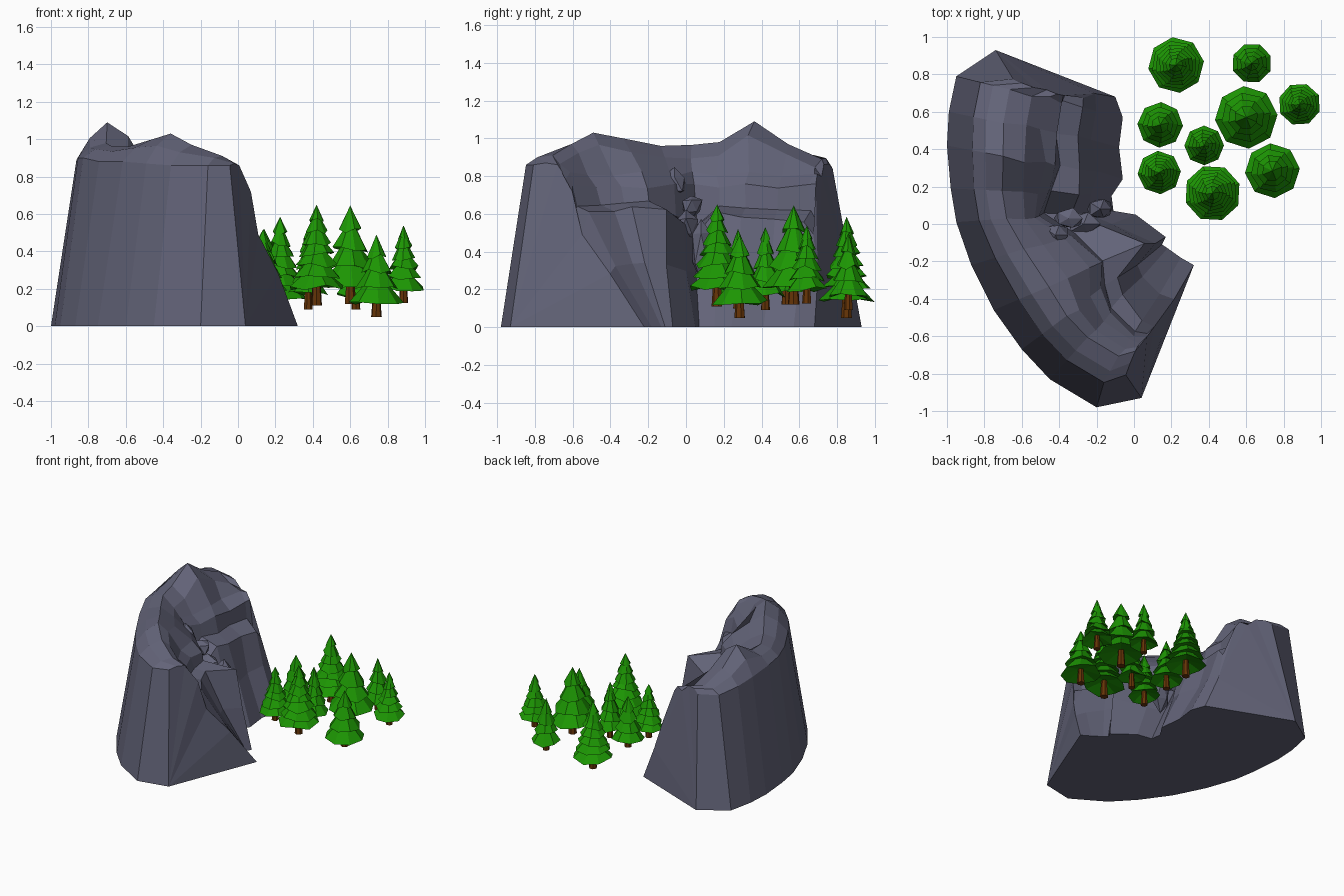
import bpy, bmesh, math, random
from mathutils import Vector

if "Cube" in bpy.data.objects:
    bpy.data.objects.remove(bpy.data.objects["Cube"])

random.seed(4)


def material(name, rgb):
    m = bpy.data.materials.new(name)
    m.diffuse_color = (*rgb, 1)
    m.use_nodes = True
    m.node_tree.nodes["Principled BSDF"].inputs["Base Color"].default_value = m.diffuse_color
    return m


ROCK = material("slate rock", (0.125, 0.127, 0.19))
LEAF = material("pine green", (0.012, 0.31, 0.001))
BARK = material("bark brown", (0.13, 0.034, 0.002))


def finish(bm, name, mat):
    bmesh.ops.recalc_face_normals(bm, faces=bm.faces)
    mesh = bpy.data.meshes.new(name)
    bm.to_mesh(mesh)
    bm.free()
    mesh.materials.append(mat)
    ob = bpy.data.objects.new(name, mesh)
    bpy.context.collection.objects.link(ob)
    return ob


def loft(bm, rings, closed=True):
    """Skin a list of equal-length point rings with quads."""
    rows = [[bm.verts.new(p) for p in ring] for ring in rings]
    n = len(rows[0])
    for a, b in zip(rows, rows[1:]):
        for k in range(n if closed else n - 1):
            j = (k + 1) % n
            bm.faces.new((a[k], a[j], b[j], b[k]))
    return rows


# Crescent cliff: stations run from the south end to the north end
# outer foot x,y | inner foot x,y | shoulder z | ridge z | ledge t | ledge z
STATIONS = [
    (0.04, -0.93, 0.32, -0.22, 0.86, 0.87, 0.51, 0.50),
    (-0.20, -0.98, 0.25, -0.18, 0.86, 0.91, 0.58, 0.60),
    (-0.45, -0.83, 0.18, -0.13, 0.86, 0.97, 0.64, 0.62),
    (-0.60, -0.67, 0.15, -0.11, 0.87, 1.03, 0.70, 0.63),
    (-0.75, -0.46, 0.17, -0.07, 0.88, 1.00, 0.88, 0.62),
    (-0.87, -0.22, 0.01, 0.05, 0.88, 0.96, 0.78, 0.56),
    (-0.95, 0.01, -0.11, 0.07, 0.90, 0.965, 0.74, 0.50),
    (-0.98, 0.19, -0.12, 0.15, 0.90, 0.98, 0.78, 0.60),
    (-1.00, 0.42, -0.06, 0.24, 0.89, 1.09, 0.75, 0.59),
    (-0.99, 0.60, -0.08, 0.41, 0.88, 0.97, 0.75, 0.58),
    (-0.95, 0.79, -0.06, 0.57, 0.87, 0.89, 0.76, 0.57),
    (-0.74, 0.93, -0.10, 0.68, 0.84, 0.86, 0.72, 0.50),
]
sections = []
for i, (ox, oy, ix, iy, zs, zr, tl, zl) in enumerate(STATIONS):
    lean = Vector((0, 0, 0))
    if i == 0:
        lean = Vector((-0.13, 0.06, 0))
    elif i == 1:
        lean = Vector((-0.03, 0.02, 0))
    elif i == len(STATIONS) - 1:
        lean = Vector((0, -0.14, 0))
    gully = i == 6
    drop = min(tl, 0.75)
    profile = [
        (0.00, 0.0), (0.145, zs), (0.22, (zs + zr) / 2 + 0.015), (0.32, zr),
        (max(0.37, drop - 0.31), zr * 0.94),
        (0.50 if gully else drop - 0.20, 0.81),
        (0.54 if gully else drop - 0.13, 0.75),
        (0.56 if gully else drop - 0.11, zl + 0.04), (tl, zl),
        (tl * 0.6 + 0.4, zl * 0.55), (1.0, 0.0)]
    if i == 0:
        profile[1:8] = [(0.1, zs), (0.19, 0.87), (0.28, 0.86), (0.33, 0.83),
                        (0.36, 0.78), (0.39, 0.71), (0.43, 0.63)]
    elif i == 1:
        profile[4:8] = [(0.38, 0.87), (0.43, 0.81), (0.47, 0.75), (0.49, 0.65)]
    ring = []
    for k, (t, z) in enumerate(profile):
        p = Vector((ox, oy, 0)).lerp(Vector((ix, iy, 0)), t)
        p.z = z
        p += lean * z
        if 4 <= k <= 9:
            p += Vector([random.uniform(-0.015, 0.015) for _ in range(3)])
        ring.append(p)
    sections.append(ring)

bm = bmesh.new()
rows = loft(bm, sections)
caps = [bm.faces.new(rows[0]), bm.faces.new(rows[-1])]
bmesh.ops.triangulate(bm, faces=caps)
finish(bm, "cliff", ROCK)


# Broken boulders lodged in the gully
def boulder(name, loc, size):
    bm = bmesh.new()
    bmesh.ops.create_icosphere(bm, subdivisions=1, radius=1)
    for v in bm.verts:
        v.co *= random.uniform(0.8, 1.15)
        v.co = Vector([c * s + l for c, s, l in zip(v.co, size, loc)])
    finish(bm, name, ROCK)


for i, (loc, size) in enumerate([
        ((-0.42, -0.06, 0.76), (0.08, 0.07, 0.08)),
        ((-0.35, 0.03, 0.64), (0.08, 0.06, 0.07)),
        ((-0.27, 0.00, 0.53), (0.09, 0.07, 0.09)),
        ((-0.18, 0.08, 0.42), (0.07, 0.06, 0.18))]):
    boulder(f"gully_boulder_{i + 1}", loc, size)


# Pines: x, y, foot z, top z, radius, tiers
SIDES = 8


def circle(x, y, z, r, turn, droop=0.0, n=SIDES):
    return [Vector((x + r * math.cos(turn + k * math.tau / n),
                    y + r * math.sin(turn + k * math.tau / n),
                    z + droop * random.uniform(-1, 1))) for k in range(n)]


def pine(i, x, y, foot, top, r, tiers):
    # Stacked skirts of foliage
    turn = random.uniform(0, math.tau)
    zb = foot + 0.18 * (top - foot)
    rise = (0.68 if tiers == 4 else 0.8) * (top - zb) / (tiers - 1)
    shrink = 0.62 if tiers == 4 else 0.74

    def tier_r(k):
        return r * (1 - shrink * k / (tiers - 1))

    rings = [circle(x, y, zb + 0.035, 0.02, turn)]
    for k in range(tiers):
        rings.append(circle(x, y, zb + rise * k, tier_r(k), turn + 0.1 * k, 0.016))
        if k < tiers - 1:
            rings.append(circle(x, y, zb + rise * (k + 1) + 0.016,
                                tier_r(k + 1) * 0.52, turn + 0.1 * k))
    bm = bmesh.new()
    rows = loft(bm, rings)
    tip = bm.verts.new((x, y, top))
    for k in range(SIDES):
        bm.faces.new((rows[-1][k], rows[-1][(k + 1) % SIDES], tip))
    bm.faces.new(rows[0])
    finish(bm, f"pine_foliage_{i}", LEAF)

    # Flared trunk
    tr = 0.013 + 0.11 * r
    bm = bmesh.new()
    rows = loft(bm, [circle(x, y, foot, tr, turn, n=7),
                     circle(x, y, zb, tr * 0.78, turn, n=7),
                     circle(x, y, zb + 0.05, tr * 0.65, turn, n=7)])
    bm.faces.new(rows[0])
    bm.faces.new(rows[-1])
    finish(bm, f"pine_trunk_{i}", BARK)


for i, spec in enumerate([
        (0.225, 0.85, 0.05, 0.585, 0.150, 7),
        (0.63, 0.86, 0.09, 0.50, 0.108, 4),
        (0.885, 0.64, 0.125, 0.54, 0.114, 6),
        (0.60, 0.57, 0.12, 0.645, 0.168, 4),
        (0.14, 0.53, 0.12, 0.52, 0.122, 4),
        (0.375, 0.42, 0.09, 0.53, 0.106, 5),
        (0.135, 0.275, 0.10, 0.52, 0.116, 6),
        (0.42, 0.165, 0.11, 0.65, 0.152, 7),
        (0.74, 0.285, 0.05, 0.49, 0.147, 4)]):
    pine(i + 1, *spec)
